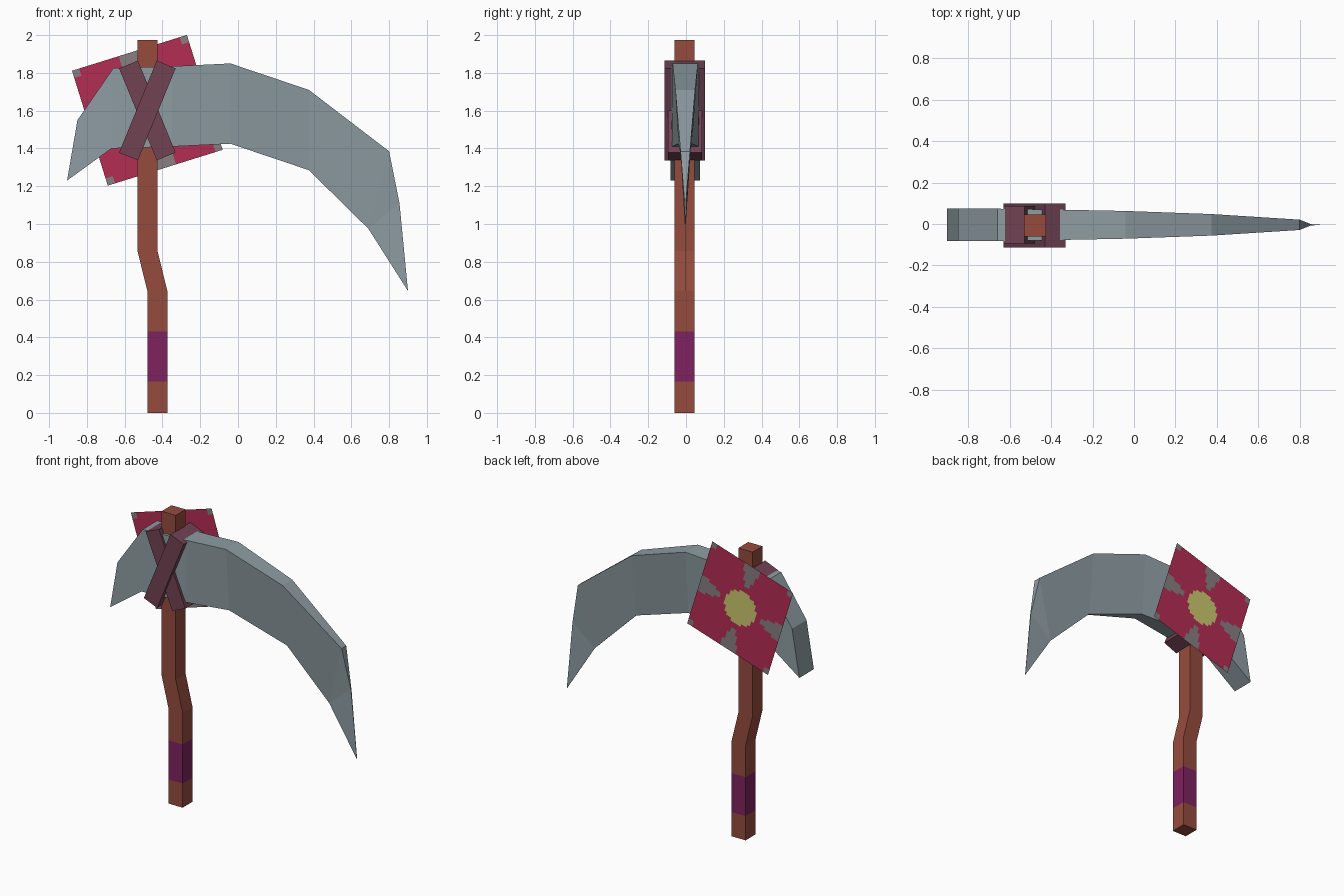
import bpy, bmesh, math
from mathutils import Matrix, Vector

if "Cube" in bpy.data.objects:
    bpy.data.objects.remove(bpy.data.objects["Cube"])


def material(name, rgb):
    """Flat colour given as sRGB bytes, stored as linear."""
    m = bpy.data.materials.new(name)
    lin = [(c / 255 / 12.92) if c < 11 else ((c / 255 + 0.055) / 1.055) ** 2.4 for c in rgb]
    m.diffuse_color = (*lin, 1)
    m.use_nodes = True
    m.node_tree.nodes["Principled BSDF"].inputs["Base Color"].default_value = m.diffuse_color
    return m


STEEL = material("blue grey steel", (143, 157, 163))
WOOD = material("red brown wood", (150, 75, 61))
GRIP = material("purple grip", (126, 34, 94))
STRAP = material("plum leather", (114, 66, 84))
CRIMSON = material("crimson cloth", (180, 44, 84))
YELLOW = material("pale yellow", (205, 200, 110))
GREY = material("warm grey", (137, 126, 129))


def finish(name, bm, mats, closed=True):
    if closed:
        bmesh.ops.recalc_face_normals(bm, faces=bm.faces)
    me = bpy.data.meshes.new(name)
    bm.to_mesh(me)
    bm.free()
    for m in mats:
        me.materials.append(m)
    ob = bpy.data.objects.new(name, me)
    bpy.context.collection.objects.link(ob)
    return ob


# Handle: square section swept up a kinked path, with a purple grip band
bm = bmesh.new()
path = [(-0.427, 0), (-0.427, 0.165), (-0.427, 0.43), (-0.427, 0.645), (-0.479, 0.857), (-0.479, 1.975)]
h, cy = 0.053, -0.008
rings = [[bm.verts.new((x + sx * h, cy + sy * h, z)) for sx, sy in ((-1, -1), (1, -1), (1, 1), (-1, 1))]
         for x, z in path]
for i, (a, b) in enumerate(zip(rings, rings[1:])):
    for k in range(4):
        f = bm.faces.new((a[k], a[(k + 1) % 4], b[(k + 1) % 4], b[k]))
        f.material_index = 1 if i == 1 else 0
bm.faces.new(rings[0])
bm.faces.new(rings[-1])
finish("handle", bm, [WOOD, GRIP])

# Blade: outline points (x, z, half thickness), thick spine and sharpened lower edge
spine = [(-0.905, 1.23, 0.078), (-0.85, 1.55, 0.078), (-0.66, 1.825, 0.078), (-0.35, 1.835, 0.073),
         (-0.04, 1.85, 0.067), (0.375, 1.71, 0.052), (0.80, 1.385, 0.025), (0.855, 1.11, 0.003),
         (0.90, 0.645, 0.0005)]
edge = [(0.69, 0.975, 0.001), (0.375, 1.285, 0.006), (-0.04, 1.425, 0.036),
        (-0.35, 1.41, 0.070), (-0.67, 1.40, 0.078)]
outline = spine + edge
side_faces = [(0, 1, 2, 13), (13, 2, 3, 12), (12, 3, 4, 11), (11, 4, 5, 10), (10, 5, 6, 9), (9, 6, 7), (9, 7, 8)]
bm = bmesh.new()
front, back = [[bm.verts.new((x, -0.004 + s * t, z)) for x, z, t in outline] for s in (-1, 1)]
for ids in side_faces:
    bm.faces.new([front[i] for i in ids])
    bm.faces.new([back[i] for i in reversed(ids)])
n = len(outline)
for i in range(n):
    j = (i + 1) % n
    bm.faces.new((front[i], back[i], back[j], front[j]))
finish("blade", bm, [STEEL])

# Crossed straps binding blade to handle; one sits outside the other
centre = Vector((-0.48, 0, 1.601))
for name, tilt, y0, y1 in (("outer_strap", -22.3, -0.113, 0.100), ("inner_strap", 22.3, -0.094, 0.086)):
    bm = bmesh.new()
    mat = (Matrix.Translation(centre + Vector((0, (y0 + y1) / 2, 0)))
           @ Matrix.Rotation(math.radians(tilt), 4, 'Y').inverted()
           @ Matrix.Diagonal((0.108, y1 - y0, 0.526, 1)))
    bmesh.ops.create_cube(bm, size=1, matrix=mat)
    finish(name, bm, [STRAP])

# Cloth: tilted square sheet on the back, patterned as a four petal flower
bm = bmesh.new()
bmesh.ops.create_grid(bm, x_segments=32, y_segments=32, size=1)
for f in bm.faces:
    u, v = f.calc_center_median()[:2]
    far, near = max(abs(u), abs(v)), min(abs(u), abs(v))
    if math.hypot(u, v) < 0.36:
        f.material_index = 1                       # flower centre
    elif near > 0.88 or (far > 0.5 and near < 0.06 + 0.3 * (far - 0.5)):
        f.material_index = 2                       # gaps between petals
cloth_matrix = (Matrix.Translation((-0.48, 0.103, 1.602))
                @ Matrix.Rotation(math.radians(-17.3), 4, 'Y')
                @ Matrix.Rotation(math.radians(-90), 4, 'X')
                @ Matrix.Scale(0.3185, 4))
bm.transform(cloth_matrix)
finish("flower_cloth", bm, [CRIMSON, YELLOW, GREY], closed=False)
